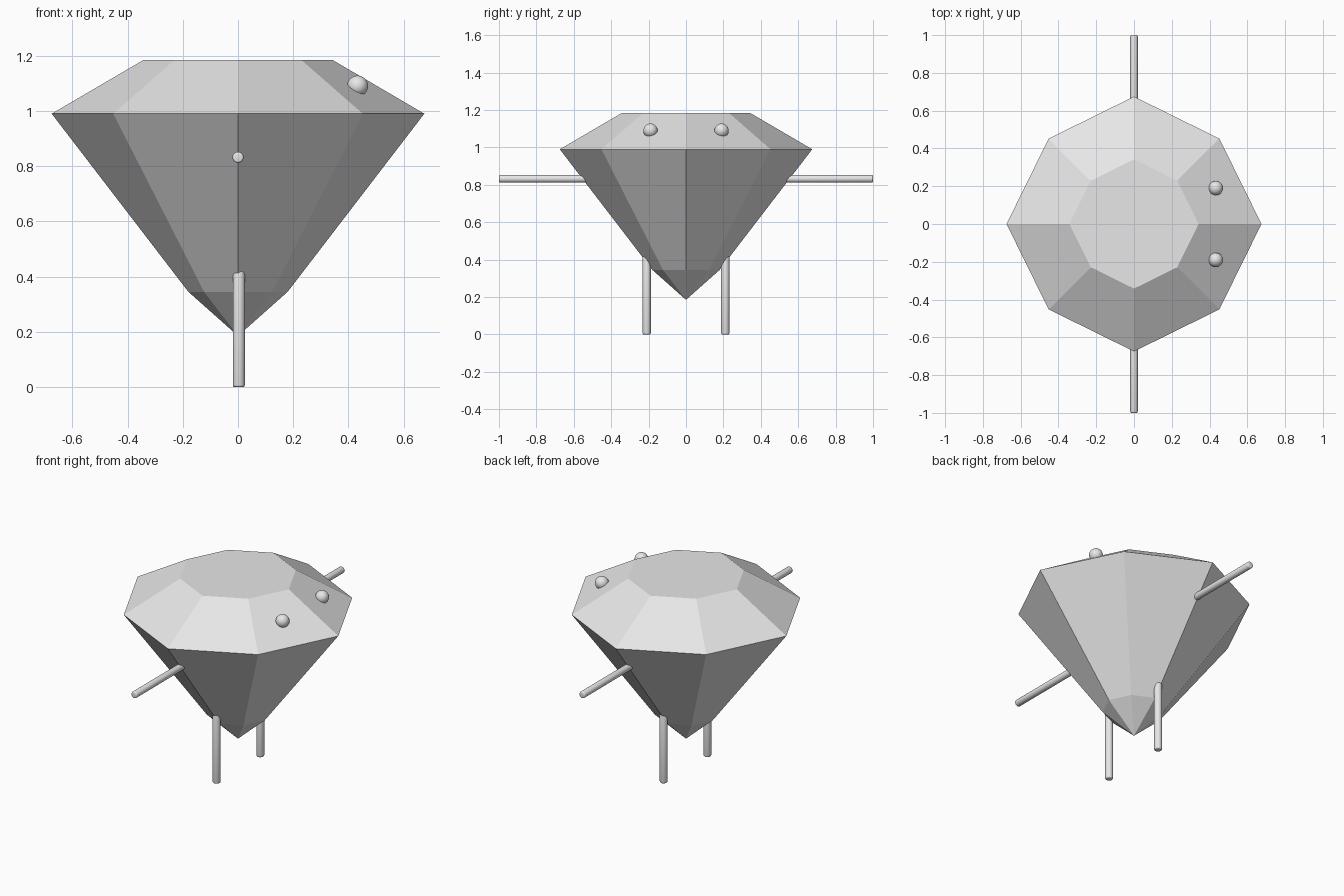
import bpy, bmesh, math
from mathutils import Matrix

if "Cube" in bpy.data.objects:
    bpy.data.objects.remove(bpy.data.objects["Cube"])

grey = bpy.data.materials.new("light grey")
grey.diffuse_color = (0.8, 0.8, 0.8, 1)
grey.use_nodes = True
grey.node_tree.nodes["Principled BSDF"].inputs["Base Color"].default_value = grey.diffuse_color


def add_object(name, bm, smooth=False):
    bmesh.ops.recalc_face_normals(bm, faces=bm.faces)
    mesh = bpy.data.meshes.new(name)
    bm.to_mesh(mesh)
    bm.free()
    mesh.materials.append(grey)
    for p in mesh.polygons:
        p.use_smooth = smooth
    obj = bpy.data.objects.new(name, mesh)
    bpy.context.collection.objects.link(obj)
    return obj


def rod(name, radius, length, matrix):
    """Round rod with softened rims, from the local origin along +z."""
    bm = bmesh.new()
    bmesh.ops.create_cone(bm, cap_ends=True, segments=32, radius1=radius,
                          radius2=radius, depth=length,
                          matrix=Matrix.Translation((0, 0, length / 2)))
    rims = [e for e in bm.edges if abs(e.verts[0].co.z - e.verts[1].co.z) < 1e-5]
    bmesh.ops.bevel(bm, geom=rims, offset=0.007, segments=3, profile=0.5,
                    affect='EDGES')
    bm.transform(matrix)
    return add_object(name, bm, smooth=True)


# Gem body: eight-sided rings, (height, radius on axes, offset on diagonals)
rings = [(0.345, 0.18, 0.123), (0.99, 0.675, 0.452), (1.185, 0.342, 0.229)]
bm = bmesh.new()
loops = []
for z, axis, diag in rings:
    loop = []
    for i in range(8):
        r = axis if i % 2 == 0 else diag * math.sqrt(2)
        a = i * math.pi / 4
        loop.append(bm.verts.new((r * math.cos(a), r * math.sin(a), z)))
    loops.append(loop)
tip = bm.verts.new((0, 0, 0.185))
for i in range(8):
    j = (i + 1) % 8
    bm.faces.new((tip, loops[0][j], loops[0][i]))
    for low, high in zip(loops, loops[1:]):
        bm.faces.new((low[i], low[j], high[j], high[i]))
bm.faces.new(loops[-1])
add_object("gem_body", bm)

# Mirrored arms, legs and eyes
for side, s in (("right", -1), ("left", 1)):
    rod(f"{side}_arm", 0.02, 0.55,
        Matrix.Translation((0, s * 0.45, 0.832))
        @ Matrix.Rotation(-s * math.pi / 2, 4, 'X'))
    rod(f"{side}_leg", 0.022, 0.43, Matrix.Translation((0.003, s * 0.21, 0)))
    bm = bmesh.new()
    bmesh.ops.create_uvsphere(bm, u_segments=32, v_segments=16, radius=0.038,
                              matrix=Matrix.Translation((0.433, s * 0.19, 1.09)))
    add_object(f"{side}_eye", bm, smooth=True)
